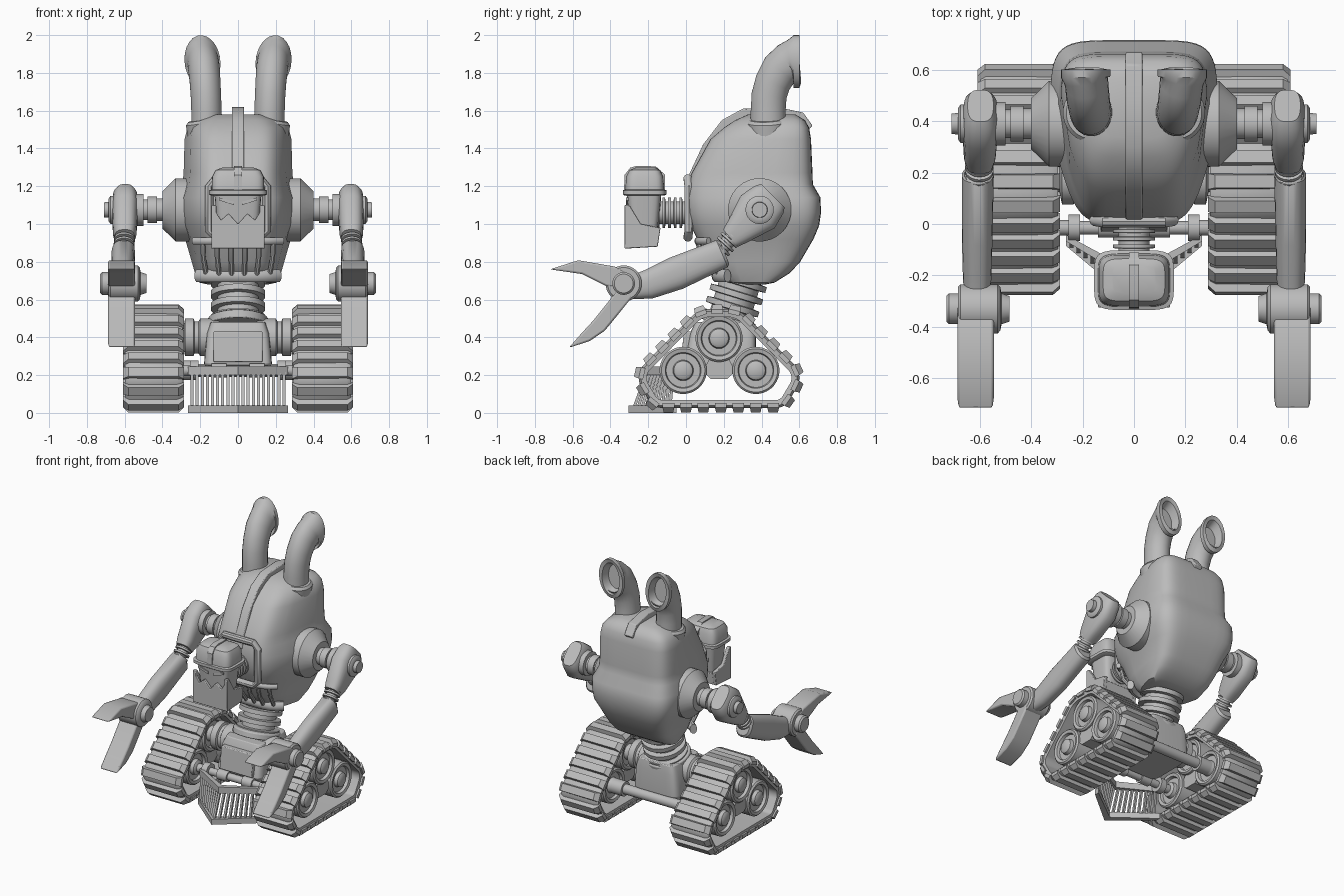
import bpy, bmesh
from math import cos, sin, pi, radians, copysign
from mathutils import Vector, Matrix

cube = bpy.data.objects.get("Cube")
if cube:
    bpy.data.objects.remove(cube)

grey = bpy.data.materials.new("plain_grey")
grey.use_nodes = True
grey.diffuse_color = (0.5, 0.5, 0.5, 1)
grey.node_tree.nodes["Principled BSDF"].inputs["Base Color"].default_value = (0.5, 0.5, 0.5, 1)
X, Y, Z = Vector((1, 0, 0)), Vector((0, 1, 0)), Vector((0, 0, 1))


def finish(name, bm, mirror=False, bevel=0, angle=35):
    """Turn a bmesh into one object, or a left/right pair."""
    bmesh.ops.recalc_face_normals(bm, faces=bm.faces)
    for side in (("left_", "right_") if mirror else ("",)):
        if side == "right_":
            bm.transform(Matrix.Diagonal((-1, 1, 1, 1)))
            bmesh.ops.reverse_faces(bm, faces=bm.faces)
        me = bpy.data.meshes.new(side + name)
        bm.to_mesh(me)
        me.materials.append(grey)
        me.shade_smooth()
        me.set_sharp_from_angle(angle=radians(angle))
        ob = bpy.data.objects.new(side + name, me)
        bpy.context.collection.objects.link(ob)
        if bevel:
            mod = ob.modifiers.new("soft_edges", "BEVEL")
            mod.width, mod.segments = bevel, 2
    bm.free()


def loft(bm, rings, closed=False):
    vs = [[bm.verts.new(p) for p in r] for r in rings]
    n = len(vs[0])
    for i in range(len(vs) if closed else len(vs) - 1):
        a, b = vs[i], vs[(i + 1) % len(vs)]
        for j in range(n):
            k = (j + 1) % n
            bm.faces.new((a[j], a[k], b[k], b[j]))
    if not closed:
        bm.faces.new(vs[0])
        bm.faces.new(vs[-1])


def oval(n, p=1):
    for i in range(n):
        a = 2 * pi * (i + 0.5) / n
        yield tuple(copysign(abs(v) ** p, v) for v in (cos(a), sin(a)))


def tube(bm, pts, radii, n=16, u=X, axis=None, closed=False, p=1):
    """Sweep an ellipse (radius along u, radius across u) along a path."""
    pts, m = [Vector(q) for q in pts], len(pts)
    rings, last = [], None
    for i, c in enumerate(pts):
        ahead = pts[(i + 1) % m] if closed else pts[min(i + 1, m - 1)]
        back = pts[i - 1] if closed else pts[max(i - 1, 0)]
        t = (axis or (ahead - back)).normalized()
        u = (u - t * u.dot(t)).normalized()
        b = t.cross(u)
        if last and b.dot(last) < 0:
            b = -b
        last = b
        r = radii[i] if isinstance(radii, list) else radii
        rx, ry = r if isinstance(r, tuple) else (r, r)
        rings.append([c + u * rx * e + b * ry * f for e, f in oval(n, p)])
    loft(bm, rings, closed)


def lathe(bm, origin, axis, prof, n=28):
    axis, o = Vector(axis).normalized(), Vector(origin)
    tube(bm, [o + axis * t for t, r in prof], [r for t, r in prof], n,
         Z if abs(axis.x) > 0.5 else X, axis)


def hose(bm, a, b, ribs, small, big, n=24):
    a, b = Vector(a), Vector(b)
    step, prof = (b - a).length / ribs, []
    for i in range(ribs):
        prof += [((i + f) * step, r) for f, r in ((0, small), (.3, small), (.35, big), (.8, big), (.85, small))]
    lathe(bm, a, b - a, prof + [(ribs * step, small)], n)


def stack(bm, levels, taper=0, n=40, p=0.5):
    """Rounded-box sections: height, front, back, half width."""
    rings = []
    for z, f, b, w in levels:
        rings.append([(w * e * (1 - taper * max(0, -s)), (f + b) / 2 + (b - f) / 2 * s, z) for e, s in oval(n, p)])
    loft(bm, rings)


def prism(bm, outline, x0, x1):
    loft(bm, [[(x, y, z) for y, z in outline] for x in (x0, x1)])


# Torso
bm = bmesh.new()
stack(bm, [(.68, .28, .42, .16), (.69, .22, .47, .205), (.74, .15, .55, .228), (.8, .11, .605, .245),
           (.92, .06, .675, .28), (.99, .025, .705, .315), (1.06, .005, .715, .325), (1.14, 0, .712, .325),
           (1.21, .01, .672, .295), (1.27, .03, .67, .288), (1.45, .13, .662, .283), (1.51, .2, .652, .268),
           (1.55, .26, .63, .235), (1.58, .33, .58, .16)], taper=.32, n=48, p=.36)
finish("torso", bm)

# Raised centre band over the torso
bm = bmesh.new()
band = [(0, 1.18), (.02, 1.27), (.09, 1.42), (.19, 1.55), (.3, 1.61), (.48, 1.62), (.62, 1.59), (.67, 1.52)]
prism(bm, band + [(y + (.37 - y) * .15, z - .045) for y, z in reversed(band)], -.033, .033)
finish("centre_band", bm, bevel=.006)

# Frame around the neck
bm = bmesh.new()
tube(bm, [(-.12, .01, .93), (.12, .01, .93), (.15, .015, .96), (.15, .015, 1.2), (.12, .01, 1.24),
          (-.12, .01, 1.24), (-.15, .015, 1.2), (-.15, .015, .96)], .024, 10, Y, closed=True)
finish("neck_frame", bm)

# Mouth grille on the lower torso
bm = bmesh.new()
spread = [i / 6 for i in range(-6, 7)]
for z, y, w, r in ((.91, .06, .235, (.02, .016)), (.725, .16, .215, (.035, .025))):
    tube(bm, [(w * s, y + .06 * s ** 4, z) for s in spread], r, 10, Z)
for s in spread[1::2]:
    d = .06 * s ** 4
    tube(bm, [(.225 * s, .06 + d, .91), (.22 * s, .085 + d, .82), (.2 * s, .15 + d, .73)], .014, 8)
finish("mouth_grille", bm)

# Exhaust horns with hollow mouths
bm = bmesh.new()
horn = [(.165, .435, 1.48, .083, .095), (.167, .435, 1.6, .081, .093), (.17, .44, 1.68, .081, .094),
        (.174, .46, 1.75, .082, .096), (.18, .5, 1.82, .084, .102), (.184, .545, 1.855, .084, .108),
        (.187, .563, 1.86, .086, .118), (.188, .57, 1.86, .095, .14), (.188, .6, 1.86, .095, .14),
        (.188, .601, 1.86, .07, .112), (.188, .54, 1.855, .06, .085)]
tube(bm, [h[:3] for h in horn], [h[3:] for h in horn], 24)
lathe(bm, (.15, .435, 1.48), (.2, -.05, 1), [(0, .118), (.065, .116), (.08, .1)])
finish("horn", bm, True)

# Head: skull, brim, cap, jaw and brows
bm = bmesh.new()
stack(bm, [(.9, -.29, -.16, .1), (1.05, -.305, -.14, .115), (1.16, -.315, -.13, .125)], p=.4, n=24)
finish("skull", bm)
bm = bmesh.new()
stack(bm, [(1.15, -.325, -.115, .14), (1.157, -.335, -.102, .155), (1.178, -.335, -.102, .155),
           (1.182, -.322, -.115, .14), (1.25, -.318, -.12, .137), (1.285, -.3, -.135, .12),
           (1.298, -.27, -.16, .085)], p=.4, n=32)
prism(bm, [(-.328, 1.18), (-.325, 1.26), (-.295, 1.298), (-.26, 1.308), (-.16, 1.305), (-.11, 1.26), (-.11, 1.18)], -.02, .02)
finish("cap", bm)
bm = bmesh.new()
teeth = [(-.14, .87), (.14, .87), (.14, 1.1), (.09, 1.02), (.05, 1.055), (0, 1), (-.05, 1.055), (-.09, 1.02), (-.14, 1.1)]
loft(bm, [[(x, y, z) for x, z in teeth] for y in (-.325, -.3)])
for s in (-1, 1):
    prism(bm, [(-.325, .87), (-.15, .88), (-.135, .98), (-.24, 1), (-.3, 1.1), (-.325, 1.1)], s * .14, s * .115)
prism(bm, [(-.315, .87), (-.15, .88), (-.145, .96), (-.315, .97)], -.12, .12)
finish("jaw", bm, bevel=.004)
bm = bmesh.new()
brow = [(.02, 1.1), (.1, 1.125), (.1, 1.14), (.02, 1.118)]
loft(bm, [[(x, y, z) for x, z in brow] for y in (-.318, -.29)])
finish("brow", bm, True)

# Neck and waist hoses
bm = bmesh.new()
hose(bm, (0, .05, 1.06), (0, -.16, 1.06), 7, .06, .082)
finish("neck_hose", bm)
bm = bmesh.new()
hose(bm, (0, .215, .46), (0, .295, .72), 4, .11, .145)
finish("waist_hose", bm)

# Shoulders
bm = bmesh.new()
lathe(bm, (.22, .39, 1.075), X, [(0, .168), (.11, .168), (.18, .1), (.18, .06), (.21, .06), (.21, .07),
                                 (.26, .07), (.26, .055), (.28, .055), (.28, .085), (.34, .085)])
lathe(bm, (.64, .39, 1.075), X, [(0, .075), (.035, .075), (.045, .06), (.045, .042), (.07, .04)])
finish("shoulder_joint", bm, True)
bm = bmesh.new()
tube(bm, [(.597, .46, 1.15), (.597, .44, 1.13), (.598, .38, 1.065), (.6, .27, .955), (.6, .235, .925)],
     [(.05, .088), (.066, .105), (.07, .125), (.062, .075), (.052, .06)], 24, p=.7)
finish("upper_arm", bm, True)
bm = bmesh.new()
hose(bm, (.6, .26, .95), (.605, .16, .84), 5, .038, .056, 18)
finish("elbow_hose", bm, True)

# Forearms and hand hubs
bm = bmesh.new()
tube(bm, [(.607, .205, .849), (.607, .19, .843), (.61, -.05, .74), (.61, -.2, .68), (.61, -.3, .66)],
     [(.05, .065), (.062, .078), (.06, .09), (.056, .078), (.05, .06)], 24, p=.8)
finish("forearm", bm, True)
bm = bmesh.new()
lathe(bm, (.485, -.33, .685), X, [(0, .05), (.03, .06), (.035, .085), (.045, .096), (.19, .096), (.2, .085),
                                  (.2, .06), (.235, .06), (.245, .05)])
finish("hand_hub", bm, True)

# Claws
for name, shape in (("upper_claw", [(-.3, .74), (-.38, .775), (-.57, .808), (-.72, .76), (-.55, .735), (-.42, .67), (-.33, .66)]),
                    ("lower_claw", [(-.36, .66), (-.41, .59), (-.49, .49), (-.55, .425), (-.62, .345), (-.51, .38),
                                    (-.43, .435), (-.36, .52), (-.28, .62)])):
    bm = bmesh.new()
    prism(bm, shape, .545, .687)
    finish(name, bm, True, bevel=.01)

# Chassis block, waist collar and axles
bm = bmesh.new()
stack(bm, [(.22, .02, .34, .16), (.26, -.01, .37, .18), (.42, .02, .37, .165), (.48, .05, .36, .145)], n=32, p=.25)
prism(bm, [(-.03, .27), (-.01, .43), (.1, .43), (.1, .27)], -.13, .13)
lathe(bm, (0, .21, .46), (0, .3, 1), [(0, .16), (.04, .16), (.05, .14)])
finish("chassis", bm, bevel=.005)
bm = bmesh.new()
lathe(bm, (.1, .175, .4), X, [(0, .1), (.1, .1), (.11, .085), (.13, .085), (.135, .1), (.18, .1), (.19, .05), (.23, .05)])
lathe(bm, (0, .37, .225), X, [(0, .035), (.23, .035), (.23, .052), (.32, .052)])
lathe(bm, (0, -.015, .225), X, [(0, .026), (.06, .026), (.06, .038), (.14, .038), (.14, .026), (.21, .026),
                                (.21, .052), (.255, .052), (.255, .03), (.33, .03)])
finish("axles", bm, True)

# Wheels
bm = bmesh.new()
half = [(0, .035), (.01, .05), (.035, .055), (.035, .09), (.015, .095), (.01, .115), (.02, .125)]
for y, z in ((.175, .395), (-.015, .225), (.37, .225)):
    lathe(bm, (.305, y, z), X, half + [(.285 - t, r) for t, r in reversed(half)], 32)
prism(bm, [(.13, .3), (.22, .3), (.26, .22), (.22, .18), (.13, .18), (.09, .22)], .34, .56)
finish("wheels", bm, True)

# Track belts wrapped round corner circles
corners = [(.175 + s * dy, z, r) for s in (-1, 1) for dy, z, r in ((.045, .402, .148), (.32, .185, .105), (.3, .11, .084))]


def hull(off, n=96):
    out = []
    for i in range(n):
        d = Vector((0, cos(2 * pi * i / n), sin(2 * pi * i / n)))
        c, r = max(((Vector((0, y, z)), r) for y, z, r in corners), key=lambda k: k[0].dot(d) + k[1])
        out.append(c + d * (r + off))
    return out


bm = bmesh.new()
section = [(.32, 0), (.575, 0), (.597, -.012), (.592, -.042), (.3, -.042), (.295, -.012)]
layers = [(x, hull(o)) for x, o in section]
loft(bm, [[X * x + path[i] for x, path in layers] for i in range(96)], closed=True)
finish("track_belt", bm, True)

# Track cleats at even spacing
bm = bmesh.new()
path = hull(0)
edges = [(a, path[(i + 1) % 96] - a) for i, a in enumerate(path)]
count, walked = 24, 0
gap = sum(e.length for a, e in edges) / count
target = gap / 2
cleat = [(.287, -.026), (.287, -.002), (.315, .024), (.58, .024), (.608, -.002), (.608, -.026)]
for a, e in edges:
    while walked <= target < walked + e.length:
        t = e.normalized()
        c, out = a + t * (target - walked), t.cross(X)
        out *= copysign(1, out.dot(c - Vector((0, .175, .22))))
        loft(bm, [[c + X * x + out * h + t * w * (1 - 8 * max(0, h)) for x, h in cleat] for w in (-.031, .031)])
        target += gap
    walked += e.length
finish("track_cleats", bm, True, angle=20)

# Pointed front plough with bars
bm = bmesh.new()
wedge = [(-.265, -.05), (-.265, -.085), (0, -.305), (.265, -.085), (.265, -.05), (0, -.25)]
for z0, z1, k in ((0, .04, 1), (.2, .245, .72)):
    loft(bm, [[(x, -.02 + (y + .02) * k, z) for x, y in wedge] for z in (z0, z1)])
for i in range(-9, 10):
    x = i * .027
    f = 1 - abs(x) / .265
    tube(bm, [(x, -.068 - .21 * f, .02), (x, -.055 - .15 * f, .22)], .011, 4)
for s in (-1, 1):
    tube(bm, [(s * .235, -.06, .225), (s * .235, .03, .225)], .02, 10)
finish("plough", bm)
